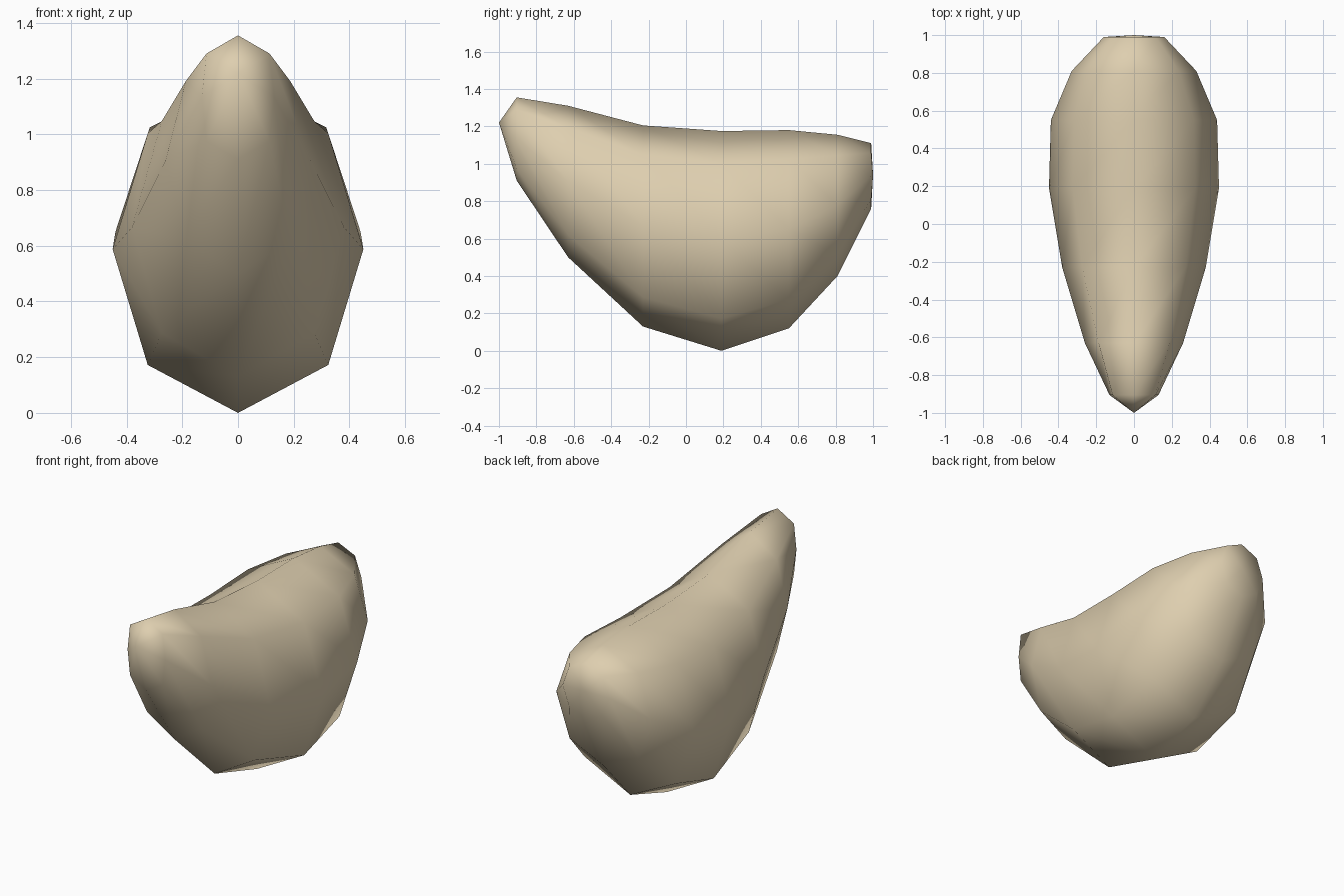
import bpy, bmesh, math

if "Cube" in bpy.data.objects:
    bpy.data.objects.remove(bpy.data.objects["Cube"])

SIDES = 8
# Cross-sections along y: (y, half width, bottom z, top z, shoulder width factor)
RINGS = [
    (-0.905, 0.13, 0.91, 1.355, 0.87),
    (-0.63, 0.26, 0.50, 1.31, 0.72),
    (-0.23, 0.38, 0.13, 1.205, 0.72),
    (0.19, 0.45, 0.00, 1.175, 0.72),
    (0.55, 0.44, 0.12, 1.18, 0.72),
    (0.81, 0.33, 0.40, 1.155, 0.72),
    (0.99, 0.16, 0.76, 1.11, 0.72),
]
FRONT_TIP = (0, -1.0, 1.22)
BACK_TIP = (0, 1.0, 0.94)

bm = bmesh.new()


def add_ring(y, half, bottom, top, shoulder):
    mid, rz = (bottom + top) / 2, (top - bottom) / 2
    verts = []
    for i in range(SIDES):
        a = math.tau * i / SIDES
        x = half * math.sin(a)
        if i % 2:  # diagonal corners
            x = math.copysign(half * shoulder, x)
        verts.append(bm.verts.new((x, y, mid + rz * math.cos(a))))
    return verts


# Body skin lofted through the rings
rings = [add_ring(*r) for r in RINGS]
for a, b in zip(rings, rings[1:]):
    for i in range(SIDES):
        j = (i + 1) % SIDES
        bm.faces.new((a[i], a[j], b[j], b[i]))

# Pointed front and blunt back
for tip, ring in ((FRONT_TIP, rings[0]), (BACK_TIP, rings[-1])):
    v = bm.verts.new(tip)
    for i in range(SIDES):
        bm.faces.new((v, ring[i], ring[(i + 1) % SIDES]))

bmesh.ops.recalc_face_normals(bm, faces=bm.faces[:])
for f in bm.faces:
    f.smooth = True

mesh = bpy.data.meshes.new("curved_body")
bm.to_mesh(mesh)
bm.free()

# Single beige colour
beige = bpy.data.materials.new("beige")
beige.diffuse_color = (0.73, 0.62, 0.43, 1)
beige.use_nodes = True
beige.node_tree.nodes["Principled BSDF"].inputs["Base Color"].default_value = beige.diffuse_color
mesh.materials.append(beige)

body = bpy.data.objects.new("curved_body", mesh)
bpy.context.collection.objects.link(body)
